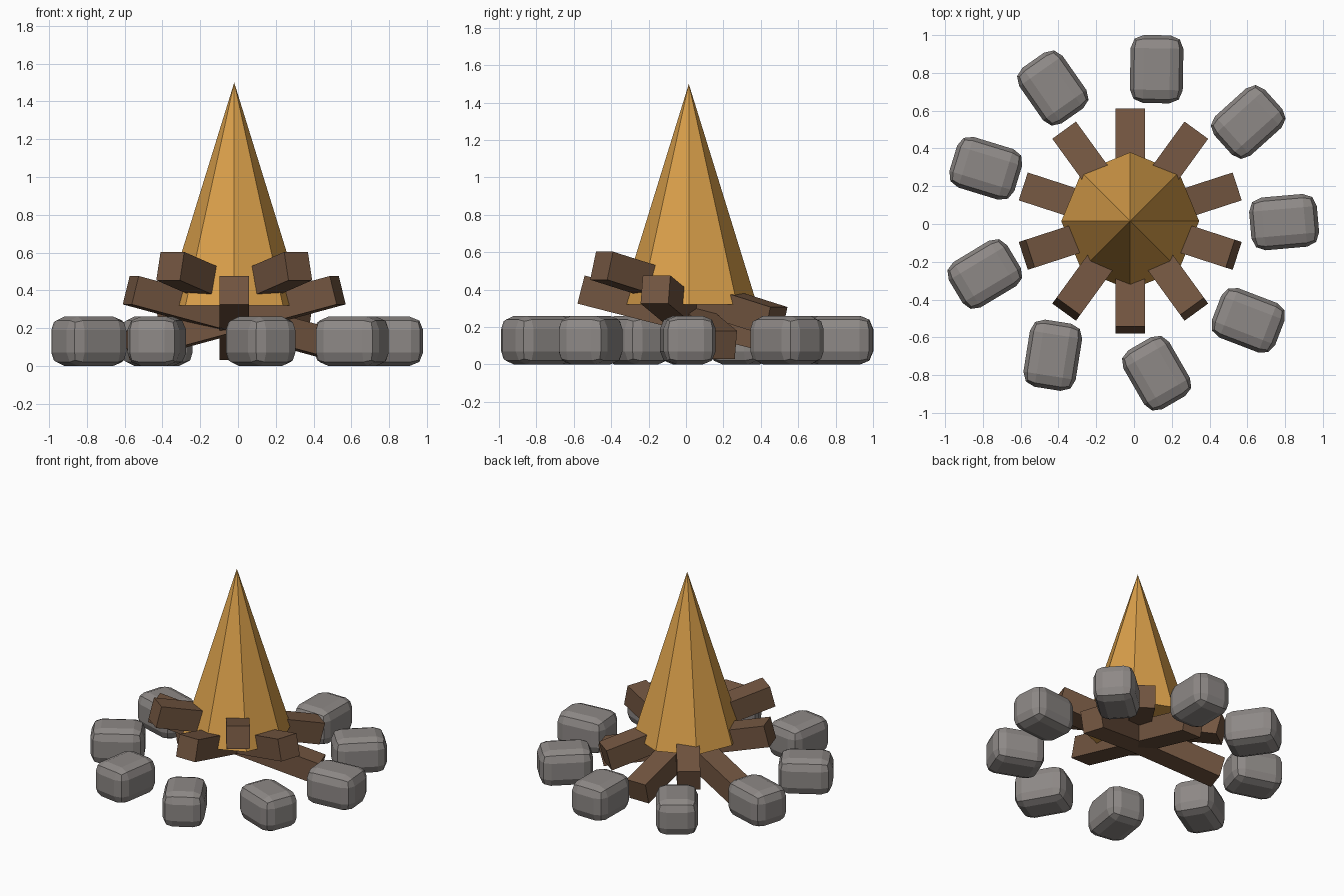
import bpy
from math import radians
from mathutils import Matrix, Vector

default = bpy.data.objects.get("Cube")
if default:
    bpy.data.objects.remove(default, do_unlink=True)


def make_material(name, colour):
    mat = bpy.data.materials.new(name)
    mat.use_nodes = True
    mat.diffuse_color = (*colour, 1)
    mat.node_tree.nodes["Principled BSDF"].inputs["Base Color"].default_value = (*colour, 1)
    return mat


stone_grey = make_material("stone grey", (0.27, 0.25, 0.24))
wood_brown = make_material("wood brown", (0.17, 0.092, 0.052))
flame_orange = make_material("flame orange", (0.70, 0.35, 0.07))


def make_box(name, size, centre, turn, lift, mat):
    """Box with its length along local x, turned about z and lifted at its far end."""
    bpy.ops.mesh.primitive_cube_add(size=1)
    obj = bpy.context.object
    obj.name = name
    obj.data.transform(Matrix.Diagonal((*size, 1)))
    obj.matrix_world = (Matrix.Translation(Vector(centre))
                        @ Matrix.Rotation(radians(turn), 4, "Z")
                        @ Matrix.Rotation(radians(-lift), 4, "Y"))
    obj.data.materials.append(mat)
    return obj


# Flame: eight-sided cone resting on the logs
FIRE_X, FIRE_Y = -0.02, 0.015
bpy.ops.mesh.primitive_cone_add(vertices=8, radius1=0.365, radius2=0, depth=1.18,
                                location=(FIRE_X, FIRE_Y, 0.91))
flame = bpy.context.object
flame.name = "flame"
flame.data.materials.append(flame_orange)

# Logs: five crossed beams, raised at the front, two stacked higher
for i in range(5):
    height = 0.38 if i in (1, 3) else 0.2525
    make_box(f"log_{i + 1}", (1.19, 0.155, 0.155), (FIRE_X, FIRE_Y, height),
             -162 + 36 * i, 14.4, wood_brown)

# Stone ring: position and turn of each rounded block
stones = [(0.12, 0.82, 89), (0.605, 0.54, 42), (0.795, 0.01, 5),
          (0.605, -0.51, -21), (0.12, -0.79, -60), (-0.43, -0.695, 81),
          (-0.79, -0.265, 31), (-0.785, 0.295, -17), (-0.43, 0.72, -55)]
for i, (x, y, turn) in enumerate(stones):
    stone = make_box(f"stone_{i + 1}", (0.36, 0.28, 0.26), (x, y, 0.13), turn, 0, stone_grey)
    bevel = stone.modifiers.new("rounded edges", "BEVEL")
    bevel.width = 0.07
    bevel.segments = 2
